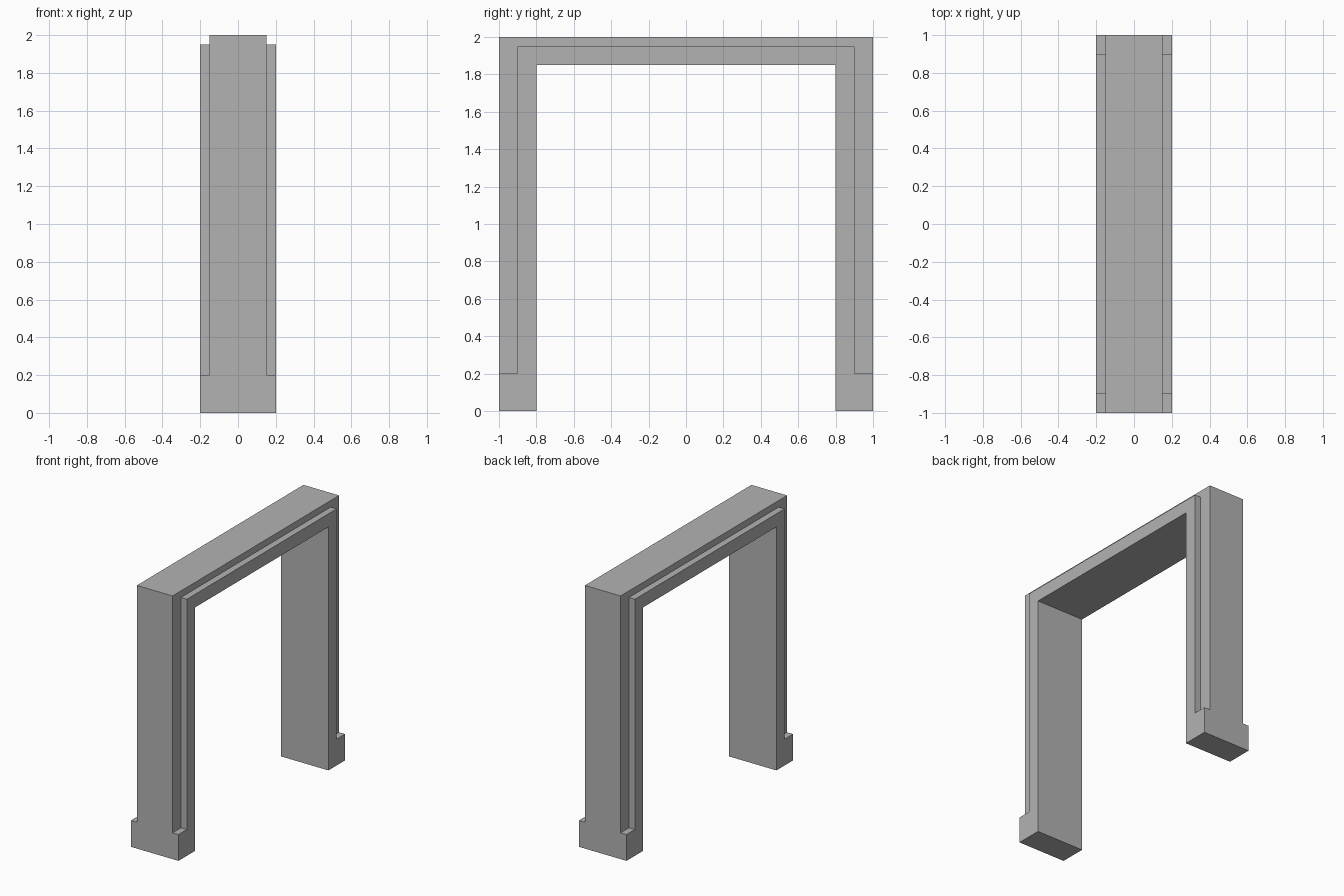
import bpy
import bmesh

cube = bpy.data.objects.get("Cube")
if cube:
    bpy.data.objects.remove(cube, do_unlink=True)

CORE = 0.15   # half depth of the recessed outer band
STEP = 0.05   # how far the raised trim and feet stand out

grey = bpy.data.materials.new("plain grey")
grey.use_nodes = True
colour = (0.45, 0.45, 0.45, 1)
grey.diffuse_color = colour
grey.node_tree.nodes["Principled BSDF"].inputs["Base Color"].default_value = colour


def mirrored(half):
    """Close a half outline (y, z) by reflecting it across y = 0."""
    return half + [(-y, z) for y, z in reversed(half)]


# Shared step line between the outer band and the raised trim
step_line = [(0.9, 1.95), (0.9, 0.2), (1, 0.2)]
band = mirrored(step_line + [(1, 2)])
trim = mirrored(step_line + [(1, 0), (0.8, 0), (0.8, 1.85)])

bm = bmesh.new()
points = {}


def add_face(outline):
    verts = []
    for p in outline:
        if p not in points:
            points[p] = bm.verts.new((-CORE, *p))
        verts.append(points[p])
    return bm.faces.new(verts)


# Solid arch
band_face, trim_face = add_face(band), add_face(trim)
ext = bmesh.ops.extrude_face_region(bm, geom=[band_face, trim_face], use_keep_orig=True)
new_verts = [g for g in ext["geom"] if isinstance(g, bmesh.types.BMVert)]
bmesh.ops.translate(bm, verts=new_verts, vec=(2 * CORE, 0, 0))

# Raised trim with wider feet on both sides
trims = [f for f in bm.faces
         if len(f.verts) == len(trim)]
for face in trims:
    side = 1 if face.calc_center_median().x > 0 else -1
    raised = bmesh.ops.extrude_discrete_faces(bm, faces=[face])["faces"][0]
    bmesh.ops.translate(bm, verts=raised.verts[:], vec=(side * STEP, 0, 0))

bmesh.ops.remove_doubles(bm, verts=bm.verts[:], dist=0.0001)
bmesh.ops.recalc_face_normals(bm, faces=bm.faces[:])
bmesh.ops.dissolve_limit(bm, angle_limit=0.01, verts=bm.verts[:], edges=bm.edges[:])

mesh = bpy.data.meshes.new("door_frame")
bm.to_mesh(mesh)
bm.free()
mesh.materials.append(grey)
bpy.context.collection.objects.link(bpy.data.objects.new("door_frame", mesh))
